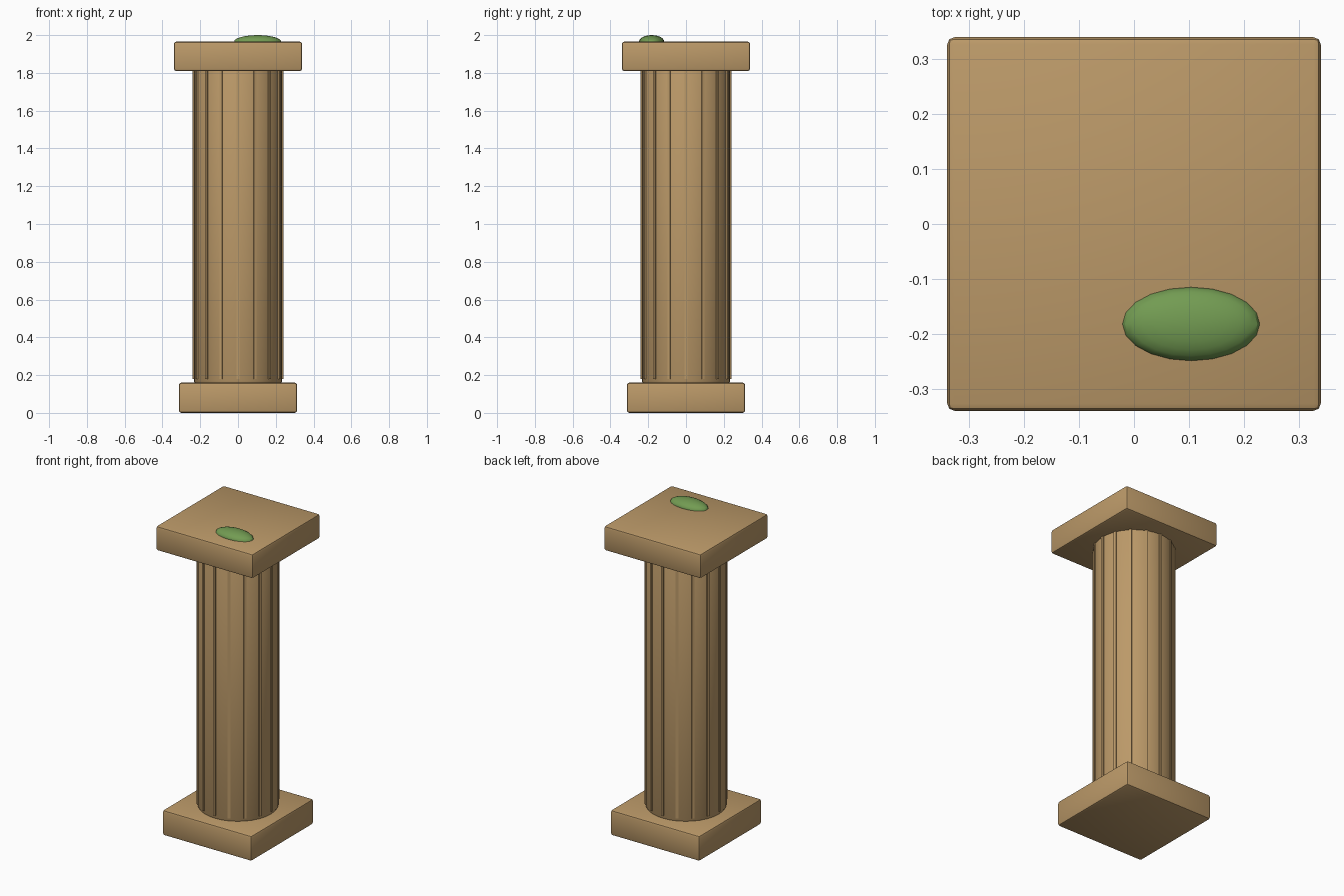
import bpy
from math import cos, sin, tau

cube = bpy.data.objects.get("Cube")
if cube:
    bpy.data.objects.remove(cube, do_unlink=True)


def material(name, colour):
    mat = bpy.data.materials.new(name)
    mat.use_nodes = True
    mat.diffuse_color = (*colour, 1)
    mat.node_tree.nodes["Principled BSDF"].inputs["Base Color"].default_value = (*colour, 1)
    return mat


sandstone = material("sandstone", (0.50, 0.32, 0.14))
moss_green = material("moss green", (0.17, 0.33, 0.085))


def finish(name, mat, bevel=0):
    """Name, colour, bevel and smooth the active object."""
    obj = bpy.context.object
    obj.name = name
    obj.data.materials.append(mat)
    bpy.ops.object.transform_apply(location=False, rotation=False, scale=True)
    if bevel:
        mod = obj.modifiers.new("Rounded edges", "BEVEL")
        mod.width = bevel
        mod.segments = 2
        bpy.ops.object.modifier_apply(modifier=mod.name)
    bpy.ops.object.shade_smooth_by_angle()
    return obj


def slab(name, half, bottom, top):
    bpy.ops.mesh.primitive_cube_add(size=1, location=(0, 0, (bottom + top) / 2))
    bpy.context.object.scale = (2 * half, 2 * half, top - bottom)
    finish(name, sandstone, 0.013)


# Square base and capital
slab("base", 0.313, 0, 0.16)
slab("capital", 0.34, 1.81, 1.965)

# Round shaft
bpy.ops.mesh.primitive_cylinder_add(vertices=32, radius=0.234, depth=1.67, location=(0, 0, 0.99))
finish("shaft", sandstone, 0.013)

# Slim raised ribs around the shaft
RIBS = 16
for i in range(RIBS):
    a = tau * i / RIBS
    bpy.ops.mesh.primitive_cube_add(size=1, location=(0.23 * cos(a), 0.23 * sin(a), 1.0),
                                    rotation=(0, 0, a))
    bpy.context.object.scale = (0.02, 0.016, 1.64)
    finish(f"rib_{i + 1}", sandstone)

# Patch of moss on the capital
bpy.ops.mesh.primitive_uv_sphere_add(segments=20, ring_count=12, radius=1,
                                     location=(0.104, -0.182, 1.965))
bpy.context.object.scale = (0.125, 0.067, 0.035)
finish("moss_patch", moss_green)
